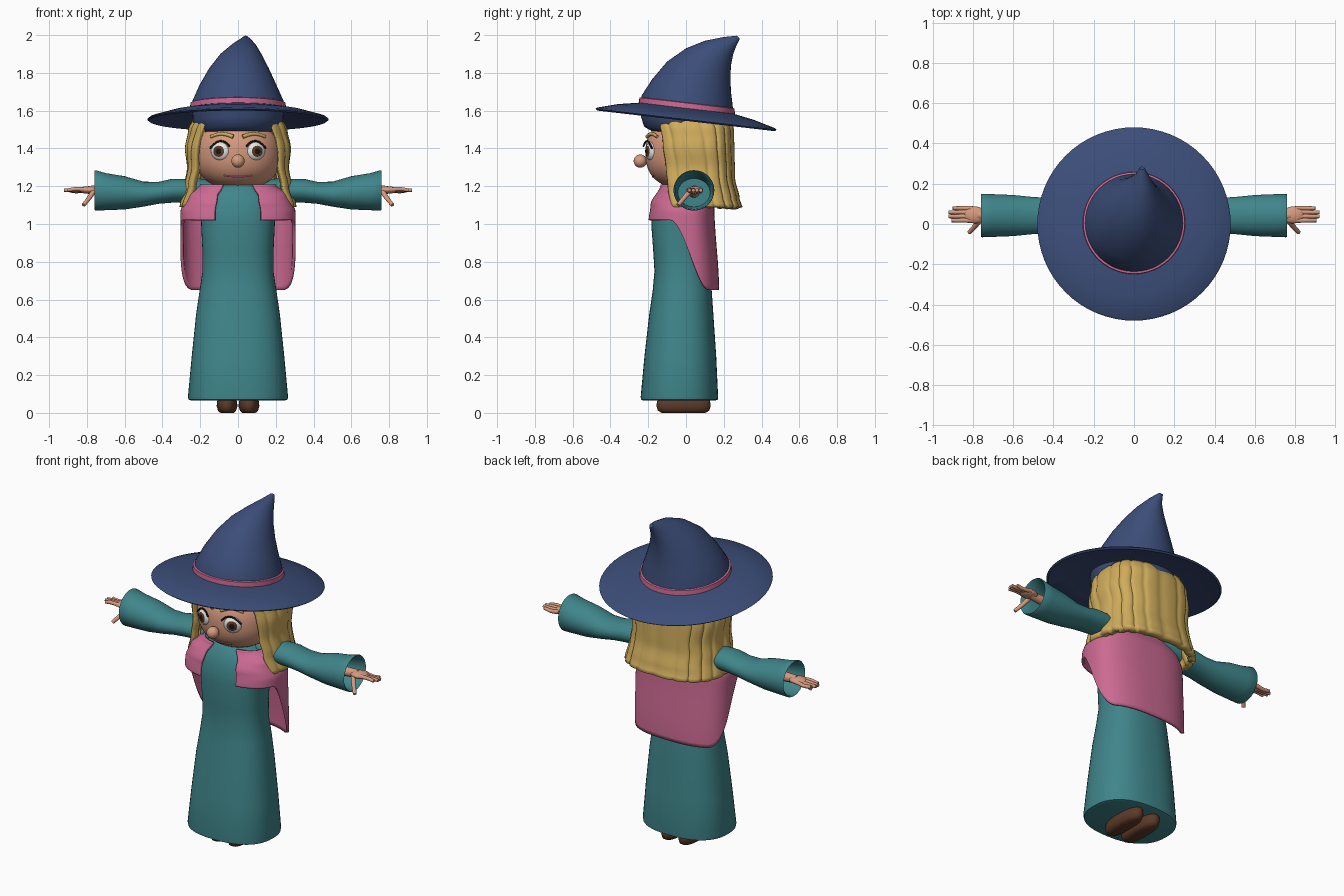
import bpy, bmesh, math
from mathutils import Matrix, Vector

if "Cube" in bpy.data.objects:
    bpy.data.objects.remove(bpy.data.objects["Cube"])


def material(name, code):
    rgb = [int(code[i:i + 2], 16) / 255 for i in (0, 2, 4)]
    lin = [((c + 0.055) / 1.055) ** 2.4 for c in rgb] + [1]
    m = bpy.data.materials.new(name)
    m.use_nodes = True
    m.diffuse_color = lin
    m.node_tree.nodes["Principled BSDF"].inputs["Base Color"].default_value = lin
    return m


NAVY = material("navy felt", "3B4D78")
TEAL = material("teal cloth", "3F858A")
PINK = material("pink cloth", "CC6A92")
GOLD = material("golden hair", "CFAC5C")
SKIN = material("skin", "D79A7E")
BROWN = material("brown", "5C3A28")
WHITE = material("eye white", "E8E8E6")
BLACK = material("pupil black", "1C1614")


def finish(obj, *mats, angle=50):
    for m in mats:
        obj.data.materials.append(m)
    bpy.ops.object.select_all(action="DESELECT")
    obj.select_set(True)
    bpy.context.view_layer.objects.active = obj
    bpy.ops.object.shade_smooth_by_angle(angle=math.radians(angle))
    return obj


def from_bmesh(name, bm, *mats, angle=50):
    me = bpy.data.meshes.new(name)
    bm.to_mesh(me)
    bm.free()
    obj = bpy.data.objects.new(name, me)
    bpy.context.collection.objects.link(obj)
    return finish(obj, *mats, angle=angle)


def spow(v, e):
    return math.copysign(abs(v) ** e, v)


def ring(cx, cy, cz, rx, ry, slope=0, power=2, n=48):
    pts = []
    for i in range(n):
        a = math.tau * i / n
        x, y = rx * spow(math.cos(a), 2 / power), ry * spow(math.sin(a), 2 / power)
        pts.append(Vector((cx + x, cy + y, cz + slope * y)))
    return pts


def loft(name, rings, mat, angle=50, place=lambda p: p):
    """Skin a stack of equal rings and cap both ends."""
    bm = bmesh.new()
    rows = [[bm.verts.new(place(p)) for p in r] for r in rings]
    n = len(rows[0])
    for a, b in zip(rows, rows[1:]):
        for j in range(n):
            k = (j + 1) % n
            bm.faces.new((a[j], a[k], b[k], b[j]))
    bm.faces.new(rows[0])
    bm.faces.new(rows[-1])
    bmesh.ops.recalc_face_normals(bm, faces=bm.faces)
    return from_bmesh(name, bm, mat, angle=angle)


def shell(name, point, rows, cols, thick, mat):
    """Open sheet from point(v down, u around), thickened inward."""
    bm = bmesh.new()
    g = [[bm.verts.new(point(i / rows, j / cols)) for j in range(cols + 1)] for i in range(rows + 1)]
    for i in range(rows):
        for j in range(cols):
            bm.faces.new((g[i][j], g[i + 1][j], g[i + 1][j + 1], g[i][j + 1]))
    obj = from_bmesh(name, bm, mat)
    mod = obj.modifiers.new("thickness", "SOLIDIFY")
    mod.thickness, mod.offset = thick, -1
    return obj


def ball(name, loc, size, mat, rot=Matrix()):
    bm = bmesh.new()
    bmesh.ops.create_uvsphere(bm, u_segments=32, v_segments=20, radius=1)
    bm.transform(Matrix.Translation(loc) @ rot @ Matrix.Diagonal((*size, 1)))
    return from_bmesh(name, bm, mat)


def tube(name, pts, radius, mat, taper=0.75):
    cu = bpy.data.curves.new(name, "CURVE")
    cu.dimensions, cu.bevel_depth, cu.bevel_resolution = "3D", radius, 3
    cu.use_fill_caps, cu.resolution_u = True, 5
    sp = cu.splines.new("BEZIER")
    sp.bezier_points.add(len(pts) - 1)
    for i, (bp, p) in enumerate(zip(sp.bezier_points, pts)):
        bp.co = p
        bp.handle_left_type = bp.handle_right_type = "AUTO"
        bp.radius = 1 + (taper - 1) * i / (len(pts) - 1)
    tmp = bpy.data.objects.new(name, cu)
    bpy.context.collection.objects.link(tmp)
    me = bpy.data.meshes.new_from_object(tmp.evaluated_get(bpy.context.evaluated_depsgraph_get()))
    bpy.data.objects.remove(tmp)
    obj = bpy.data.objects.new(name, me)
    bpy.context.collection.objects.link(obj)
    me.materials.clear()
    return finish(obj, mat)


def interp(table, t):
    """Smoothly read a small (key, value) table with rising keys."""
    for (a, p), (b, q) in zip(table, table[1:]):
        if t <= b:
            s = max(0, (t - a) / (b - a))
            return p + (q - p) * s * s * (3 - 2 * s)
    return table[-1][1]


# Pointed hat: side outline pairs (front y, z, back y, z, half width, x shift)
outline = [(-.24, 1.63, .25, 1.575, .25, 0), (-.235, 1.68, .247, 1.63, .24, 0),
           (-.18, 1.765, .238, 1.70, .205, 0), (-.10, 1.86, .235, 1.775, .16, .005),
           (0, 1.93, .238, 1.84, .115, .015), (.10, 1.97, .25, 1.90, .07, .03),
           (.20, 1.99, .265, 1.94, .035, .04), (.27, 1.997, .285, 1.98, .012, .04)]
loft("hat_crown", [ring(cx, (a + c) / 2, (b + d) / 2, w, (c - a) / 2, (d - b) / (c - a))
                   for a, b, c, d, w, cx in outline], NAVY)
TILT = -.116
loft("hat_brim", [ring(0, 0, z, r, r, TILT, n=64) for r, z in
                  [(.2, 1.617), (.24, 1.615), (.36, 1.593), (.47, 1.562), (.48, 1.554),
                   (.47, 1.546), (.36, 1.572), (.22, 1.588)]], NAVY)
loft("hat_band", [ring(0, .005, z, r, r, TILT) for r, z in
                  [(.24, 1.608), (.254, 1.612), (.252, 1.64), (.235, 1.645)]], PINK)
loft("hat_lining", [ring(0, 0, z, r, r, TILT) for r, z in
                    [(.242, 1.59), (.238, 1.54), (.222, 1.49), (.18, 1.47)]], NAVY)

# Head and face
HEAD = Vector((.23, .215, .19))
HZ = 1.375
loft("head", [ring(0, 0, HZ + HEAD.z * spow(math.sin(t), .85),
                   HEAD.x * math.cos(t) ** .85, HEAD.y * math.cos(t) ** .85)
              for t in [math.radians(d) for d in range(-87, 88, 6)]], SKIN)
ball("nose", (0, -.242, 1.333), (.035, .035, .035), SKIN)


def on_face(x, z, lift=0):
    r = (1 - (abs(z - HZ) / HEAD.z) ** (2 / .85)) ** .425
    return Vector((x, -HEAD.y * math.sqrt(max(0, r * r - (x / HEAD.x) ** 2)) - lift, z))


tube("mouth", [on_face(x, 1.25 + 1.2 * x * x) for x in (-.075, -.04, 0, .04, .075)], .004, PINK, 1)
for side, s in (("left", 1), ("right", -1)):
    turn = Matrix.Rotation(s * math.radians(22), 4, "Z") @ Matrix.Rotation(math.pi / 2, 4, "X")
    eye = ball(side + "_eye", (s * .093, -.182, 1.385), (.052, .05, .03), WHITE, turn)
    eye.data.materials.append(BROWN)
    eye.data.materials.append(BLACK)
    gaze = (turn @ Vector((0, 0, 1))).normalized()
    hub = Vector((s * .093, -.182, 1.385))
    for f in eye.data.polygons:
        d = f.center - hub
        off = (d - gaze * d.dot(gaze)).length
        if d.dot(gaze) > 0:
            f.material_index = 2 if off < .013 else 1 if off < .028 else 0
    tube(side + "_eyelid", [on_face(s * x, z, .016) for x, z in
                            [(.045, 1.412), (.07, 1.434), (.1, 1.438), (.13, 1.42), (.148, 1.4)]], .005, BLACK, 1)
    tube(side + "_eyebrow", [on_face(s * x, z, .006) for x, z in
                             [(.025, 1.462), (.06, 1.474), (.1, 1.476), (.145, 1.462)]], .011, GOLD)

# Long hair hanging round the back and sides, with locks grooved in
W = [(1.09, .31), (1.2, .285), (1.3, .27), (1.4, .28), (1.5, .262), (1.56, .235)]
BACK = [(1.09, .25), (1.13, .235), (1.25, .21), (1.5, .205), (1.56, .18)]
EDGE = [(1.09, .9), (1.2, .86), (1.3, .83), (1.43, .77), (1.55, .68)]


def hair_point(v, u):
    z = 1.56 - .47 * v
    a0 = math.asin(interp(EDGE, z) ** 1.3)
    a = a0 + (math.tau - 2 * a0) * u
    lock = 1 - .035 * (1 - abs(math.sin(14 * math.pi * u + .6 * math.sin(5 * u)))) ** 2
    lock -= .01 * math.sin(37 * u) * (1 - v)
    ry = interp(BACK, z) if math.cos(a) < 0 else .235
    return (interp(W, z) * lock * spow(math.sin(a), .77), .05 - ry * lock * spow(math.cos(a), .77), z)


shell("hair", hair_point, 24, 140, .04, GOLD)

# Cape with short front lapels and a long back
CW = [(.65, .305), (1.06, .305), (1.15, .275), (1.21, .2)]
CF = [(1.02, .205), (1.1, .195), (1.21, .14)]
CB = [(.65, .175), (1.1, .15), (1.21, .11)]


def cape_point(v, u):
    a = math.radians(17.7 + 324.6 * u)
    c = spow(math.cos(a), .77)
    hem = interp([(-.085, 1.02), (.13, .65)], -c * (.17 if c < 0 else .205))
    z = 1.21 + (hem - 1.21) * v
    return (interp(CW, z) * spow(math.sin(a), .77), -c * interp(CF if c > 0 else CB, z), z)


shell("cape", cape_point, 24, 160, .016, PINK)

# Dress (half width, half depth, centre y, height)
loft("dress", [ring(0, y, z, w, d, 0, 2.4) for w, d, y, z in
               [(.245, .19, -.035, .065), (.262, .203, -.035, .07), (.265, .205, -.035, .085),
                (.245, .19, -.03, .3), (.222, .17, -.025, .52), (.203, .156, -.02, .65),
                (.188, .146, -.021, .75), (.188, .148, -.025, .85), (.195, .158, -.026, 1.0),
                (.2, .155, -.02, 1.1), (.17, .13, -.01, 1.18), (.09, .09, 0, 1.23)]], TEAL)

# Arms, hands and shoes
for side, s in (("left", 1), ("right", -1)):
    # sleeve stations: distance out, half height, half depth, height
    loft(side + "_sleeve", [ring(h, .042, x, a, b) for x, a, b, h in
                            [(.12, .05, .07, 1.18), (.2, .06, .08, 1.18), (.35, .063, .088, 1.176),
                             (.42, .058, .088, 1.165), (.5, .066, .092, 1.158), (.6, .088, .102, 1.165),
                             (.7, .098, .106, 1.171), (.755, .107, .108, 1.178), (.76, .104, .105, 1.178),
                             (.755, .098, .099, 1.178), (.68, .088, .094, 1.172), (.58, .075, .085, 1.166)]],
         TEAL, place=lambda p, s=s: Vector((s * p.z, p.y, p.x)))
    tube(side + "_wrist", [(s * .56, .042, 1.17), (s * .68, .042, 1.175), (s * .78, .045, 1.18)], .032, SKIN)
    ball(side + "_palm", (s * .79, .045, 1.18), (.055, .042, .02), SKIN)
    for i, reach in enumerate((.905, .92, .92, .9)):
        y = .018 + .02 * i
        tube(f"{side}_finger_{i + 1}", [(s * .8, y, 1.181), (s * .86, y, 1.185 - .004 * i),
                                       (s * reach, y, 1.179)], .0125, SKIN)
    tube(side + "_thumb", [(s * .765, .02, 1.172), (s * .79, -.012, 1.135), (s * .818, -.042, 1.1)], .014, SKIN)
    loft(side + "_shoe", [ring(s * .058, -.013, z, w, d, 0, 2.3) for w, d, z in
                          [(.035, .115, 0), (.048, .136, .012), (.055, .143, .035), (.053, .141, .06),
                           (.042, .128, .085), (.02, .1, .098)]], BROWN)
